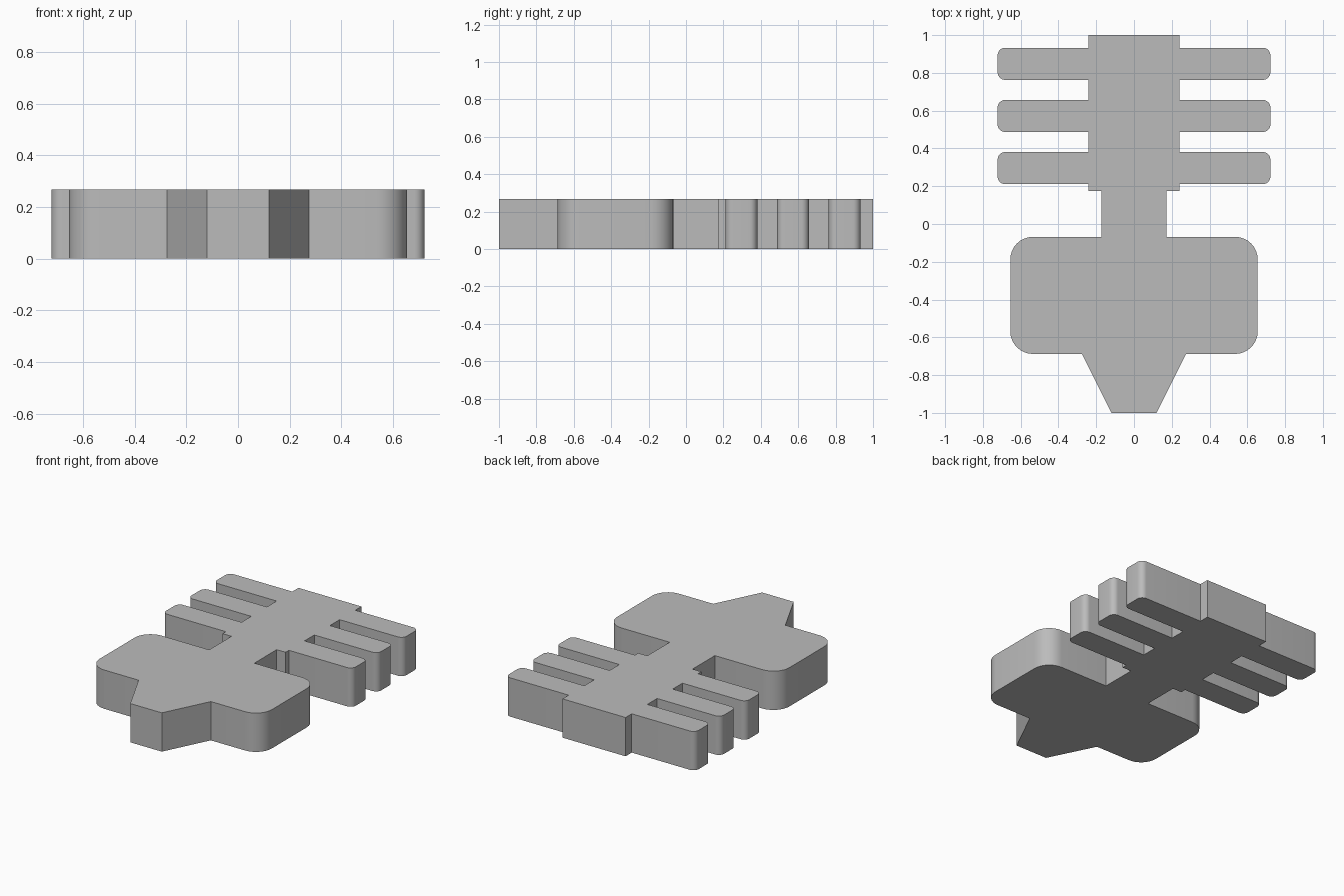
import bpy
import bmesh
import math
from mathutils import Vector

HEIGHT = 0.267

cube = bpy.data.objects.get("Cube")
if cube:
    bpy.data.objects.remove(cube)

grey = bpy.data.materials.new("plain grey")
grey.use_nodes = True
colour = (0.5, 0.5, 0.5, 1)
grey.diffuse_color = colour
grey.node_tree.nodes["Principled BSDF"].inputs["Base Color"].default_value = colour


def rounded(x, y, radius, side, steps=8):
    """Quarter arc at a right-hand corner; side is -1 for front, 1 for back."""
    centre = Vector((x - radius, y - side * radius))
    angles = [i / steps * math.pi / 2 for i in range(steps + 1)]
    arc = [centre + radius * Vector((math.cos(a), side * math.sin(a))) for a in angles]
    return arc if side > 0 else arc[::-1]


# Half outline from front to back: tapered tip, wide block, narrow neck
half = [Vector(p) for p in [(0.12, -1), (0.275, -0.688)]]
half += rounded(0.655, -0.688, 0.12, -1) + rounded(0.655, -0.068, 0.12, 1)
half += [Vector(p) for p in [(0.172, -0.068), (0.172, 0.175), (0.24, 0.175)]]

# Spine with three rounded ribs
for rib_y in (0.296, 0.572, 0.848):
    front, back = rib_y - 0.085, rib_y + 0.085
    half.append(Vector((0.24, front)))
    half += rounded(0.722, front, 0.04, -1) + rounded(0.722, back, 0.04, 1)
    half.append(Vector((0.24, back)))
half.append(Vector((0.24, 1)))

# Mirror the outline and extrude it into a solid plate
outline = half + [Vector((-p.x, p.y)) for p in reversed(half)]
bm = bmesh.new()
base = bm.faces.new([bm.verts.new((p.x, p.y, 0)) for p in outline])
extruded = bmesh.ops.extrude_face_region(bm, geom=[base], use_keep_orig=True)
top = [g for g in extruded["geom"] if isinstance(g, bmesh.types.BMVert)]
bmesh.ops.translate(bm, verts=top, vec=(0, 0, HEIGHT))
bmesh.ops.recalc_face_normals(bm, faces=bm.faces)

mesh = bpy.data.meshes.new("ribbed_plate")
bm.to_mesh(mesh)
bm.free()
mesh.materials.append(grey)
plate = bpy.data.objects.new("ribbed_plate", mesh)
bpy.context.collection.objects.link(plate)

bpy.ops.object.select_all(action="DESELECT")
plate.select_set(True)
bpy.context.view_layer.objects.active = plate
bpy.ops.object.shade_smooth_by_angle(angle=math.radians(25))
